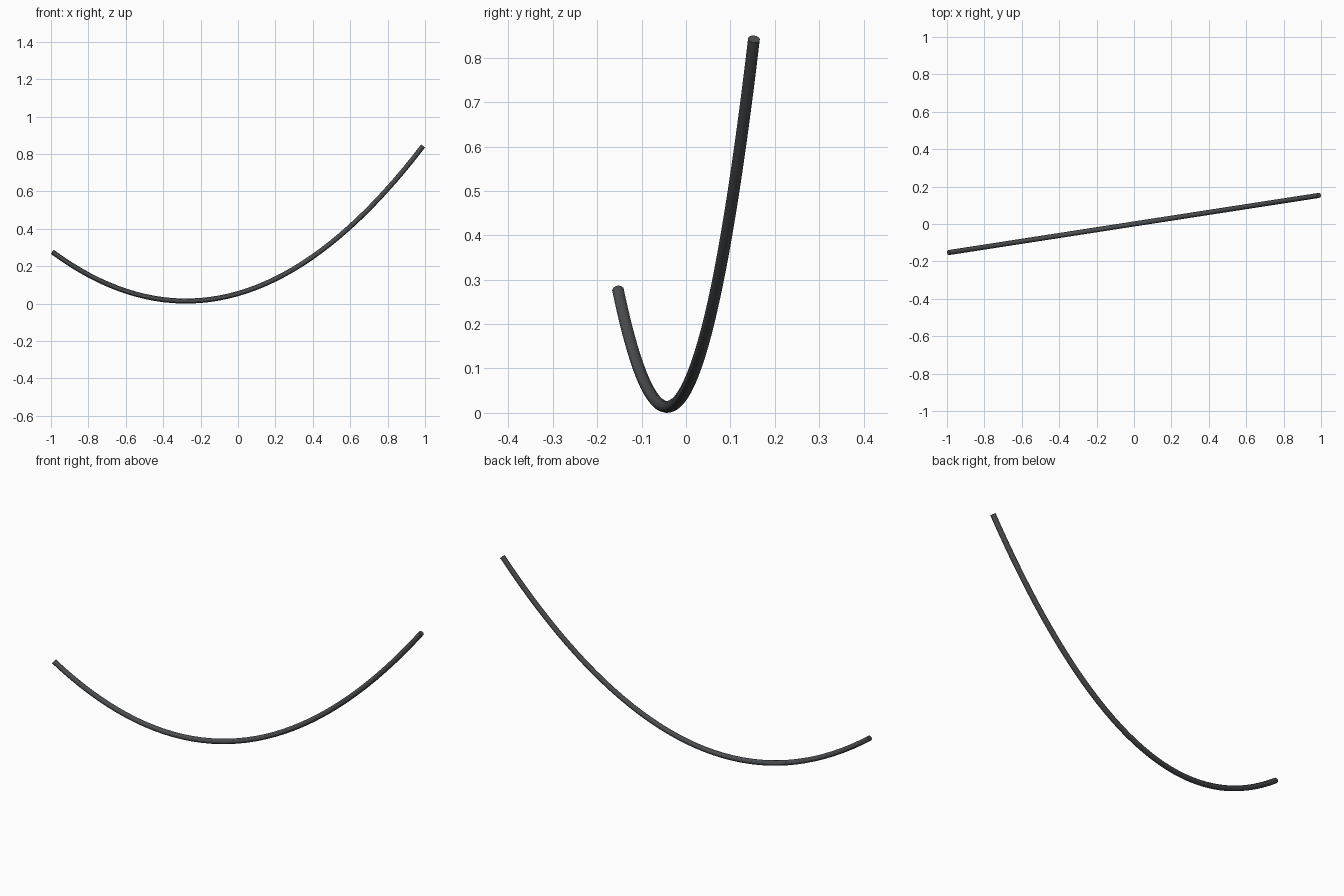
import bpy
from mathutils import Vector

if "Cube" in bpy.data.objects:
    bpy.data.objects.remove(bpy.data.objects["Cube"])

RADIUS = 0.0135
start = Vector((-0.992, -0.153, 0.276))
end = Vector((0.989, 0.153, 0.842))
# Point where the two end tangents meet: it shapes the parabolic sag
sag = Vector((-0.0015, 0.0, -0.453))

# Hanging cable: one sagging curve with a round section and closed ends
curve = bpy.data.curves.new("hanging_cable", "CURVE")
curve.dimensions = "3D"
curve.resolution_u = 40
curve.bevel_depth = RADIUS
curve.bevel_resolution = 4
curve.use_fill_caps = True

spline = curve.splines.new("BEZIER")
spline.bezier_points.add(1)
for point, pos, side in zip(spline.bezier_points, (start, end), (1, -1)):
    reach = (sag - pos) * 2 / 3
    point.handle_left_type = point.handle_right_type = "FREE"
    point.co = pos
    point.handle_right = pos + reach * side
    point.handle_left = pos - reach * side

cable = bpy.data.objects.new("hanging_cable", curve)
bpy.context.collection.objects.link(cable)

# Dark grey rubber
rubber = bpy.data.materials.new("dark_rubber")
rubber.diffuse_color = (0.07, 0.075, 0.08, 1)
rubber.use_nodes = True
rubber.node_tree.nodes["Principled BSDF"].inputs["Base Color"].default_value = rubber.diffuse_color
curve.materials.append(rubber)

# Turn into a mesh, round along the length and crisp at the cut ends
bpy.context.view_layer.objects.active = cable
cable.select_set(True)
bpy.ops.object.convert(target="MESH")
bpy.ops.object.shade_smooth_by_angle()
